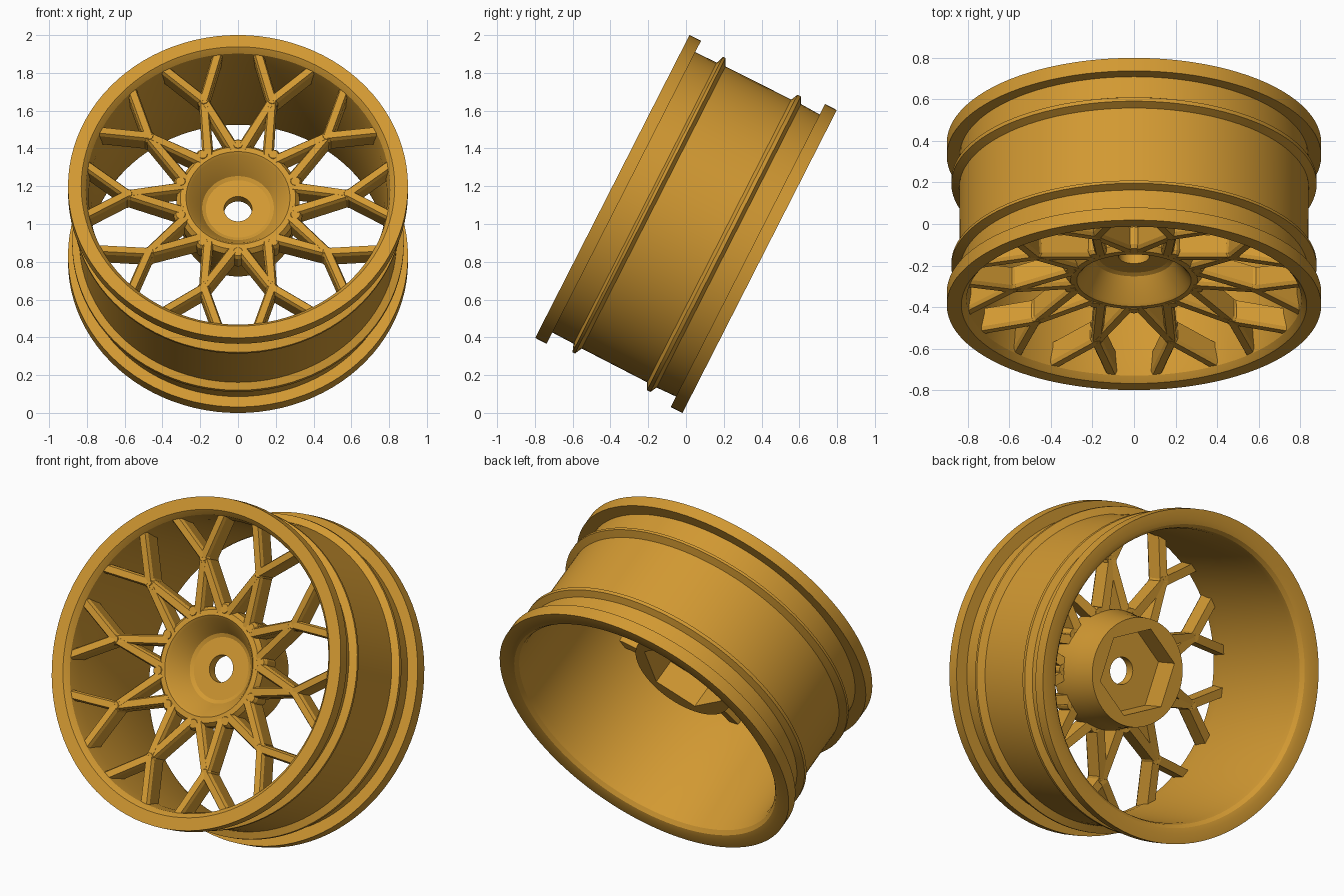
import bpy, bmesh, math
from mathutils import Matrix, Vector

if "Cube" in bpy.data.objects:
    bpy.data.objects.remove(bpy.data.objects["Cube"])

SEG = 96
HALF = 0.4375                      # half the wheel width
TILT = Matrix.Translation((0, 0, 1)) @ Matrix.Rotation(math.radians(63), 4, 'X')

gold = bpy.data.materials.new("golden_orange")
gold.diffuse_color = (0.645, 0.319, 0.032, 1)
gold.use_nodes = True
gold.node_tree.nodes["Principled BSDF"].inputs["Base Color"].default_value = gold.diffuse_color


def finish(bm, name):
    """Tilt the part into place, colour it and smooth its curved faces."""
    bmesh.ops.recalc_face_normals(bm, faces=bm.faces)
    bm.transform(TILT)
    mesh = bpy.data.meshes.new(name)
    bm.to_mesh(mesh)
    bm.free()
    mesh.materials.append(gold)
    ob = bpy.data.objects.new(name, mesh)
    bpy.context.collection.objects.link(ob)
    bpy.ops.object.select_all(action='DESELECT')
    ob.select_set(True)
    bpy.context.view_layer.objects.active = ob
    bpy.ops.object.shade_smooth_by_angle(angle=math.radians(25))
    return ob


def lathe(profile, name):
    """Spin a closed (radius, depth from front[, hex]) profile round the axle."""
    bm = bmesh.new()
    rings = []
    for r, t, *hexed in profile:
        ring = []
        for i in range(SEG):
            deg = 360 * i / SEG
            rad = r / math.cos(math.radians((deg + 30) % 60 - 30)) if hexed else r
            a = math.radians(deg)
            ring.append(bm.verts.new((rad * math.cos(a), rad * math.sin(a), HALF - t)))
        rings.append(ring)
    for k, ring in enumerate(rings):
        nxt = rings[(k + 1) % len(rings)]
        for i in range(SEG):
            j = (i + 1) % SEG
            bm.faces.new((ring[i], ring[j], nxt[j], nxt[i]))
    return finish(bm, name)


# Rim: two lips, two bead ridges, smooth barrel inside
lathe([(0.83, 0), (0.9, 0), (0.9, 0.068), (0.833, 0.068),
       (0.835, 0.195), (0.878, 0.21), (0.878, 0.225), (0.838, 0.245),
       (0.84, 0.635), (0.878, 0.653), (0.878, 0.673), (0.842, 0.692),
       (0.838, 0.805), (0.9, 0.805), (0.9, 0.875),
       (0.845, 0.875), (0.815, 0.866), (0.797, 0.845), (0.79, 0.81),
       (0.785, 0.45), (0.79, 0.12), (0.805, 0.03), (0.822, 0.008)], "rim")

# Hub: dished front, axle hole, hexagonal socket at the back
lathe([(0.074, 0.262), (0.17, 0.262), (0.19, 0.252), (0.262, 0.145), (0.275, 0.133),
       (0.305, 0.135), (0.325, 0.16), (0.325, 0.24), (0.305, 0.34), (0.295, 0.47),
       (0.212, 0.47, True), (0.212, 0.32, True), (0.074, 0.32)], "hub")


def polar(r, deg):
    """Point on the wheel, angle measured from the top."""
    a = math.radians(deg)
    return Vector((r * math.sin(a), r * math.cos(a), 0))


def front_depth(r):
    return 0.03 + (0.82 - r) * 0.2


def bar(bm, p, q, wp, wq):
    """Chamfered spoke bar between two points, following the dished face."""
    side = (q - p).normalized().cross(Vector((0, 0, 1)))
    ends = []
    for c, w in ((p, wp), (q, wq)):
        t = front_depth(c.length)
        section = [(-0.33, 0), (0.33, 0), (0.5, 0.018), (0.44, 0.115),
                   (-0.44, 0.115), (-0.5, 0.018)]
        ends.append([bm.verts.new(c + side * s * w + Vector((0, 0, HALF - t - d)))
                     for s, d in section])
    a, b = ends
    for i in range(6):
        j = (i + 1) % 6
        bm.faces.new((a[i], a[j], b[j], b[i]))
    bm.faces.new(a)
    bm.faces.new(b)


def knot(bm, c, size):
    """Small chamfered boss that fills a spoke junction."""
    t = front_depth(c.length)
    rows = []
    for s, d in ((0.68, 0.001), (1, 0.019), (0.88, 0.114)):
        rows.append([bm.verts.new(c + polar(size * s, 30 * i) + Vector((0, 0, HALF - t - d)))
                     for i in range(12)])
    for a, b in zip(rows, rows[1:]):
        for i in range(12):
            j = (i + 1) % 12
            bm.faces.new((a[i], a[j], b[j], b[i]))
    bm.faces.new(rows[0])
    bm.faces.new(rows[-1])


# Ten X-shaped spokes: two legs to the hub, two arms to the rim
outer, inner = bmesh.new(), bmesh.new()
for k in range(10):
    mid = 18 + 36 * k
    node = polar(0.585, mid)
    for s in (-1, 1):
        bar(outer, node, polar(0.816, mid + s * 10.5), 0.054, 0.054)
        bar(inner, node, polar(0.30, mid + s * 14), 0.052, 0.06)
    knot(outer, node, 0.034)
    knot(inner, polar(0.32, 36 * k), 0.036)
finish(outer, "outer_spoke_arms")
finish(inner, "inner_spoke_legs")
